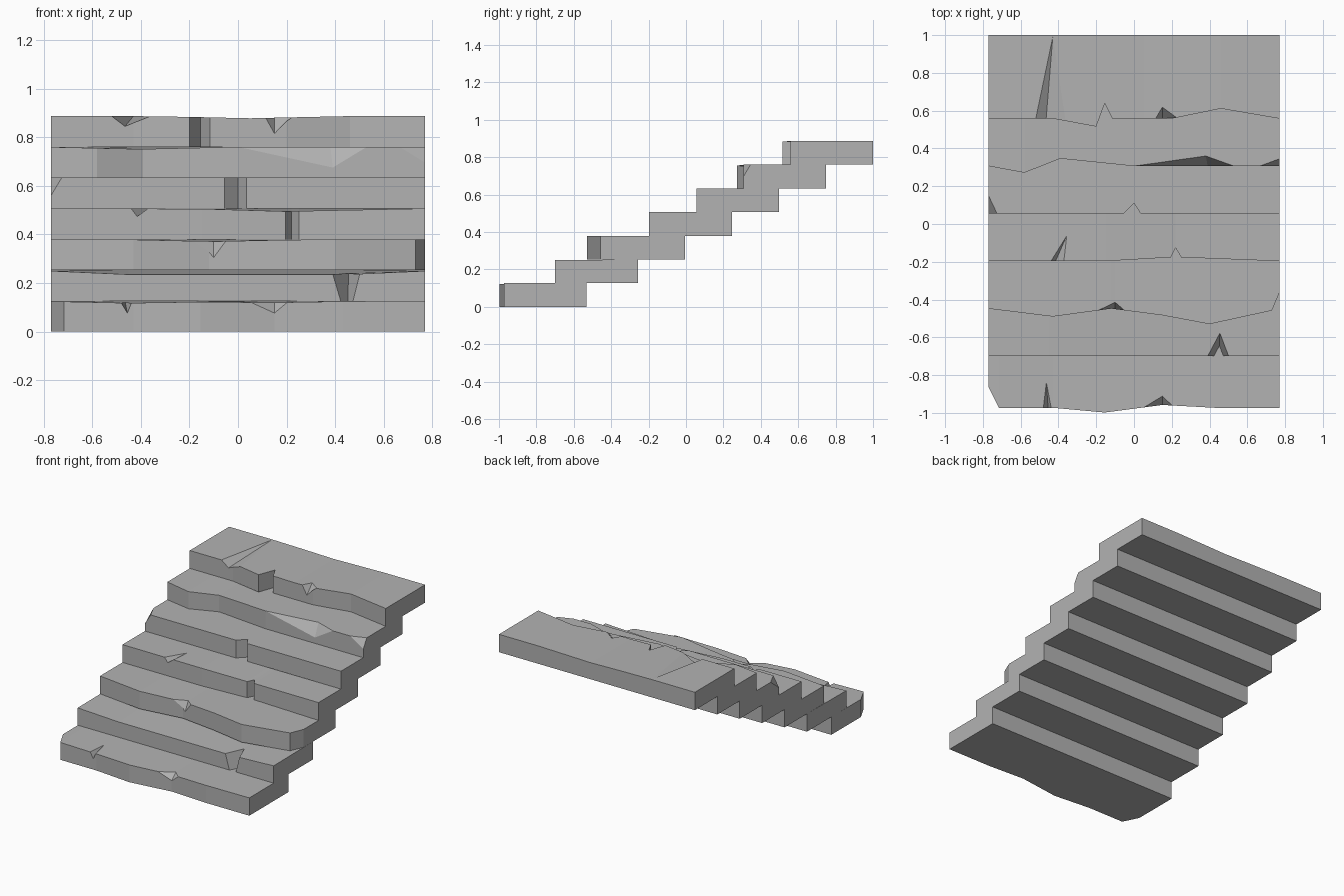
import bpy
import bmesh

default_cube = bpy.data.objects.get("Cube")
if default_cube:
    bpy.data.objects.remove(default_cube, do_unlink=True)

HALF = 0.77      # half the width of the stair
RISE = 0.1267    # height of one step
RUN = 0.2515     # distance between step fronts

stone = bpy.data.materials.new("grey_stone")
stone.use_nodes = True
stone.diffuse_color = (0.45, 0.45, 0.45, 1)
stone.node_tree.nodes["Principled BSDF"].inputs["Base Color"].default_value = stone.diffuse_color


def interpolate(points, x):
    for (xa, ya), (xb, yb) in zip(points, points[1:]):
        if x <= xb:
            return ya + (yb - ya) * max(0, x - xa) / (xb - xa)
    return points[-1][1]


def add_object(name, bm):
    bmesh.ops.recalc_face_normals(bm, faces=bm.faces)
    mesh = bpy.data.meshes.new(name)
    bm.to_mesh(mesh)
    bm.free()
    mesh.materials.append(stone)
    obj = bpy.data.objects.new(name, mesh)
    bpy.context.collection.objects.link(obj)
    return obj


def slab(name, outline, back, low, high, worn, back_sag):
    """Solid step with a broken front outline and a worn, sagging nosing."""
    def sag(x):
        return sum(depth * max(0, 1 - abs(x - centre) / 0.4) for centre, depth in worn)

    xs = sorted({x for x, y in outline} | {centre for centre, depth in worn})
    bm = bmesh.new()
    rings = []
    for x in xs:
        y = interpolate(outline, x)
        corners = [(x, y, low), (x, y, high - sag(x)),
                   (x, back, high - back_sag * sag(x)), (x, back, low)]
        rings.append([bm.verts.new(c) for c in corners])
    for a, b in zip(rings, rings[1:]):
        for k in range(4):
            n = (k + 1) % 4
            bm.faces.new((a[k], a[n], b[n], b[k]))
    bm.faces.new(rings[0])
    bm.faces.new(rings[-1])
    return add_object(name, bm)


def chip_cutter(outline, chips, high):
    """Pointed wedges that break pieces out of the nosing."""
    bm = bmesh.new()
    for left, right, tip_x, tip_y, foot_x, drop in chips:
        front = interpolate(outline, foot_x)
        outside = foot_x * (1.1 if abs(foot_x) > 0.76 else 1)
        corners = [(left, interpolate(outline, left), high),
                   (right, interpolate(outline, right), high),
                   (tip_x, tip_y, high),
                   (foot_x, front, high - drop),
                   (outside, front - 0.1, high + 0.1)]
        verts = [bm.verts.new(c) for c in corners]
        bmesh.ops.convex_hull(bm, input=verts)
    return add_object("chip_cutter", bm)


def step(index, bends, chips, worn):
    """bends: (x, offset from the nominal front); chips: see chip_cutter."""
    shift = -0.022 if index == 0 else 0
    front = -0.951 + RUN * index + shift
    back = -0.509 + RUN * index + shift
    low, high = RISE * index, RISE * (index + 1)
    outline = [(x, front + d) for x, d in bends]
    top_step = index == 6
    obj = slab(f"step_{index + 1}", outline, back, low, high, worn, 1 if top_step else 0)
    if chips:
        cutter = chip_cutter(outline, chips, high)
        mod = obj.modifiers.new("chips", 'BOOLEAN')
        mod.operation = 'DIFFERENCE'
        mod.solver = 'EXACT'
        mod.object = cutter
        bpy.context.view_layer.objects.active = obj
        bpy.ops.object.modifier_apply(modifier=mod.name)
        bpy.data.objects.remove(cutter, do_unlink=True)


# Bottom step: broken left corner, two chips
step(0, [(-HALF, .11), (-.715, 0), (-.43, 0), (-.155, -.025), (.15, .015), (.43, 0), (HALF, 0)],
     [(-.485, -.435, -.465, -.82, -.455, .05), (.04, .21, .15, -.905, .15, .05)],
     [(-.45, .009), (.15, .007)])

# Second step: deep notch tapering to its foot
step(1, [(-HALF, 0), (HALF, 0)],
     [(.385, .505, .455, -.57, .45, .22)],
     [(-.45, .018), (.45, .018)])

# Third step: wavy nosing, broken right corner
step(2, [(-HALF, 0), (-.43, -.042), (-.12, 0), (.15, -.035), (.4, -.082), (.73, -.01), (HALF, .085)],
     [(-.2, -.045, -.1, -.41, -.1, .075)],
     [(-.1, .009)])

# Fourth step: narrow split
step(3, [(-HALF, 0), (-.15, 0), (.195, .02), (.22, .07), (.25, .02), (HALF, 0)],
     [(-.44, -.37, -.355, -.06, -.415, .033)],
     [(.2, .012)])

# Fifth step: split near the middle, chipped left corner
step(4, [(-HALF, 0), (-.055, 0), (0, .055), (.035, 0), (HALF, 0)],
     [(-HALF, -.725, -HALF, .15, -HALF, .075)],
     [])

# Sixth step: long chip and chipped right corner
step(5, [(-HALF, 0), (-.58, -.035), (-.39, .04), (0, 0), (HALF, 0)],
     [(0, .53, .38, .36, .39, .085), (.665, HALF, HALF, .345, HALF, .065)],
     [(-.4, .009)])

# Top step: wide split, long crack across the landing
step(6, [(-HALF, 0), (-.43, 0), (-.2, -.042), (-.155, .08), (-.115, 0), (.2, 0), (.46, .053), (HALF, 0)],
     [(-.52, -.36, -.43, .99, -.465, .042), (.11, .23, .15, .625, .15, .072)],
     [(.05, .009)])
